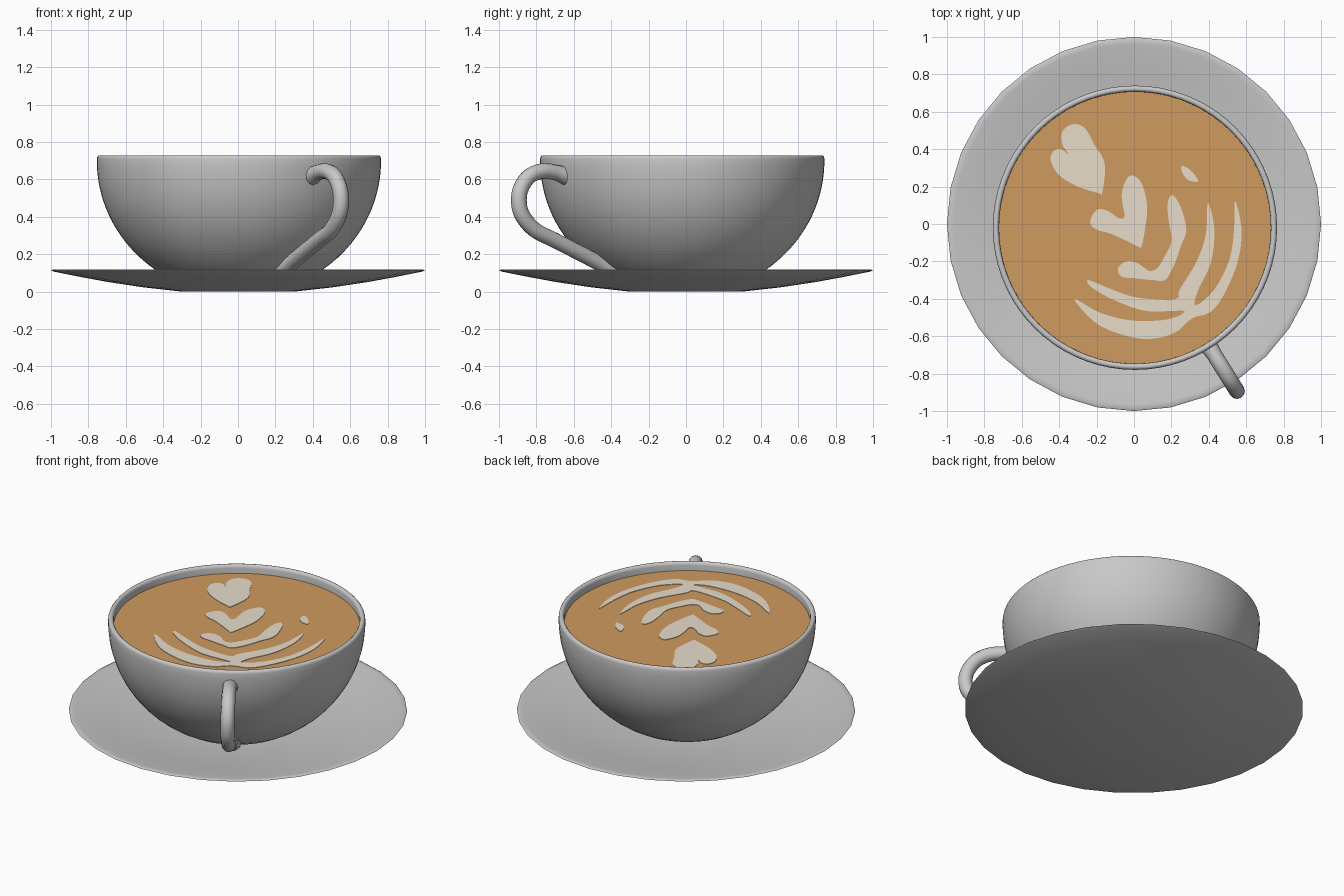
import bpy, bmesh, math
from mathutils import Vector

if "Cube" in bpy.data.objects:
    bpy.data.objects.remove(bpy.data.objects["Cube"])

CX, CY = 0.005, -0.02          # cup axis
RIM_Z, COFFEE_Z = 0.73, 0.675


def material(name, rgb):
    m = bpy.data.materials.new(name)
    m.diffuse_color = (*rgb, 1)
    m.use_nodes = True
    m.node_tree.nodes["Principled BSDF"].inputs["Base Color"].default_value = m.diffuse_color
    return m


CHINA = material("grey_china", (0.58, 0.58, 0.58))
COFFEE = material("coffee_brown", (0.63, 0.325, 0.115))
FOAM = material("milk_foam", (0.80, 0.72, 0.60))


def finish(obj, mat, angle=40):
    obj.data.materials.clear()
    obj.data.materials.append(mat)
    bpy.ops.object.select_all(action='DESELECT')
    obj.select_set(True)
    bpy.context.view_layer.objects.active = obj
    bpy.ops.object.shade_smooth_by_angle(angle=math.radians(angle))


def add_mesh(name, bm, mat, angle=40):
    bmesh.ops.recalc_face_normals(bm, faces=bm.faces)
    me = bpy.data.meshes.new(name)
    bm.to_mesh(me)
    bm.free()
    obj = bpy.data.objects.new(name, me)
    bpy.context.collection.objects.link(obj)
    finish(obj, mat, angle)
    return obj


def lathe(name, profile, sides, mat, angle=40):
    bm = bmesh.new()
    vs = [bm.verts.new((r, 0, z)) for r, z in profile]
    es = [bm.edges.new(p) for p in zip(vs, vs[1:])]
    bmesh.ops.spin(bm, geom=vs + es, cent=(0, 0, 0), axis=(0, 0, 1),
                   angle=2 * math.pi, steps=sides)
    bmesh.ops.remove_doubles(bm, verts=bm.verts, dist=1e-4)
    return add_mesh(name, bm, mat, angle)


def smooth_path(pts, closed, steps=4):
    """Catmull-Rom interpolation through 2D points."""
    n, out = len(pts), []
    for i in range(n if closed else n - 1):
        ids = [i - 1, i, i + 1, i + 2]
        ids = [k % n if closed else min(max(k, 0), n - 1) for k in ids]
        a, b, c, d = (Vector(pts[k]) for k in ids)
        for s in range(steps):
            t = s / steps
            out.append(0.5 * (2 * b + (c - a) * t + (2 * a - 5 * b + 4 * c - d) * t * t
                              + (3 * b - a - 3 * c + d) * t ** 3))
    if not closed:
        out.append(Vector(pts[-1]))
    return out


# Saucer: shallow dish with a thin lip
lathe("saucer", [(0, 0), (0.3, 0), (0.5, 0.022), (0.7, 0.052), (0.85, 0.08),
                 (0.985, 0.107), (1, 0.113), (0.99, 0.118), (0.965, 0.116), (0.85, 0.097),
                 (0.7, 0.071), (0.5, 0.043), (0.3, 0.028), (0, 0.028)], 32, CHINA, 60)


# Cup: hollow bowl with elliptical walls and a rounded rim
def wall(a, b, z):
    return a * math.sqrt(max(0, 1 - ((0.7 - z) / b) ** 2)), z


heights = [0.03 + (0.71 - 0.03) * i / 18 for i in range(19)]
outer = [wall(0.76, 0.722, z) for z in heights]
inner = [wall(0.727, 0.69, 0.065 + (0.71 - 0.065) * i / 18) for i in range(19)]
rim = [(0.7435 + 0.0165 * math.cos(math.pi * i / 6), 0.711 + 0.018 * math.sin(math.pi * i / 6))
       for i in range(1, 6)]
cup = lathe("cup", [(0, 0.03)] + outer + rim + inner[::-1] + [(0, 0.065)], 72, CHINA)
cup.location = (CX, CY, 0)

# Coffee surface
bm = bmesh.new()
bmesh.ops.create_circle(bm, cap_ends=True, segments=72, radius=0.727)
coffee = add_mesh("coffee", bm, COFFEE)
coffee.location = (CX, CY, COFFEE_Z)
if coffee.data.polygons[0].normal.z < 0:
    coffee.data.flip_normals()

# Handle: bent tube in a vertical plane through the cup axis
path = [(0.73, 0.617), (0.80, 0.637), (0.88, 0.644), (0.96, 0.62), (1.013, 0.56),
        (1.03, 0.49), (1.01, 0.41), (0.93, 0.33), (0.80, 0.273), (0.66, 0.212),
        (0.53, 0.155), (0.45, 0.12)]
ang = math.radians(-58)
pts = smooth_path(path, False)
cu = bpy.data.curves.new("handle", 'CURVE')
cu.dimensions = '3D'
cu.bevel_depth = 0.042
cu.bevel_resolution = 4
cu.use_fill_caps = True
sp = cu.splines.new('POLY')
sp.points.add(len(pts) - 1)
for i, (p, q) in enumerate(zip(sp.points, pts)):
    p.co = (CX + q.x * math.cos(ang), CY + q.x * math.sin(ang), q.y, 1)
    ends = min(i, len(pts) - 1 - i)
    p.radius = 1 + 0.2 * max(0, 1 - ends / 4)
handle = bpy.data.objects.new("handle", cu)
bpy.context.collection.objects.link(handle)
bpy.context.view_layer.objects.active = handle
handle.select_set(True)
bpy.ops.object.convert(target='MESH')
finish(bpy.context.view_layer.objects.active, CHINA, 50)


# Milk art: thin plates lying on the coffee
def foam(name, outline):
    bm = bmesh.new()
    pts2 = smooth_path(outline, True)
    f = bm.faces.new([bm.verts.new((p.x, p.y, COFFEE_Z + 0.0005)) for p in pts2])
    ext = bmesh.ops.extrude_face_region(bm, geom=[f])
    top = [v for v in ext["geom"] if isinstance(v, bmesh.types.BMVert)]
    bmesh.ops.translate(bm, verts=top, vec=(0, 0, 0.003))
    bmesh.ops.triangulate(bm, faces=[g for g in bm.faces if len(g.verts) > 4])
    add_mesh(name, bm, FOAM)


foam("foam_heart_far", [
    (-.32, .535), (-.26, .51), (-.21, .42), (-.165, .35), (-.155, .28), (-.17, .165),
    (-.19, .165), (-.30, .20), (-.40, .26), (-.445, .34), (-.43, .39), (-.39, .40),
    (-.35, .375), (-.385, .43), (-.38, .50)])
foam("foam_heart_middle", [
    (-.01, .26), (.04, .22), (.07, .10), (.06, -.02), (.04, -.12), (.02, -.12),
    (-.04, -.09), (-.13, -.05), (-.20, -.03), (-.235, .01), (-.20, .075), (-.14, .07),
    (-.08, .03), (-.05, .04), (-.06, .10), (-.065, .17), (-.04, .24)])
foam("foam_chevron", [
    (.205, .155), (.25, .09), (.28, -.03), (.25, -.12), (.21, -.23), (.165, -.30),
    (.10, -.30), (0, -.29), (-.07, -.28), (-.085, -.235), (-.04, -.20), (.02, -.21),
    (.08, -.25), (.125, -.235), (.16, -.18), (.20, -.09), (.185, .02), (.18, .11)])
foam("foam_leaves", [
    # outer leaf, lower edge
    (-.32, -.40), (-.21, -.525), (-.07, -.59), (.085, -.615), (.22, -.58), (.31, -.505),
    (.41, -.47), (.485, -.37), (.555, -.20), (.575, -.03), (.54, .125),
    # gap between the right leaves
    (.535, -.03), (.51, -.19), (.43, -.35), (.33, -.435), (.34, -.36),
    (.41, -.21), (.43, -.03), (.395, .115),
    # inner leaf, upper edge
    (.385, -.05), (.335, -.20), (.245, -.35), (.235, -.395), (.165, -.405), (0, -.39),
    (-.13, -.345), (-.245, -.30),
    # gap between the left leaves
    (-.225, -.34), (-.10, -.41), (.06, -.465), (.20, -.465), (.27, -.465), (.23, -.495),
    (.14, -.515), (-.02, -.515), (-.18, -.475)])
foam("foam_drop", [(.255, .31), (.30, .29), (.34, .24), (.335, .225), (.29, .235), (.26, .27)])
